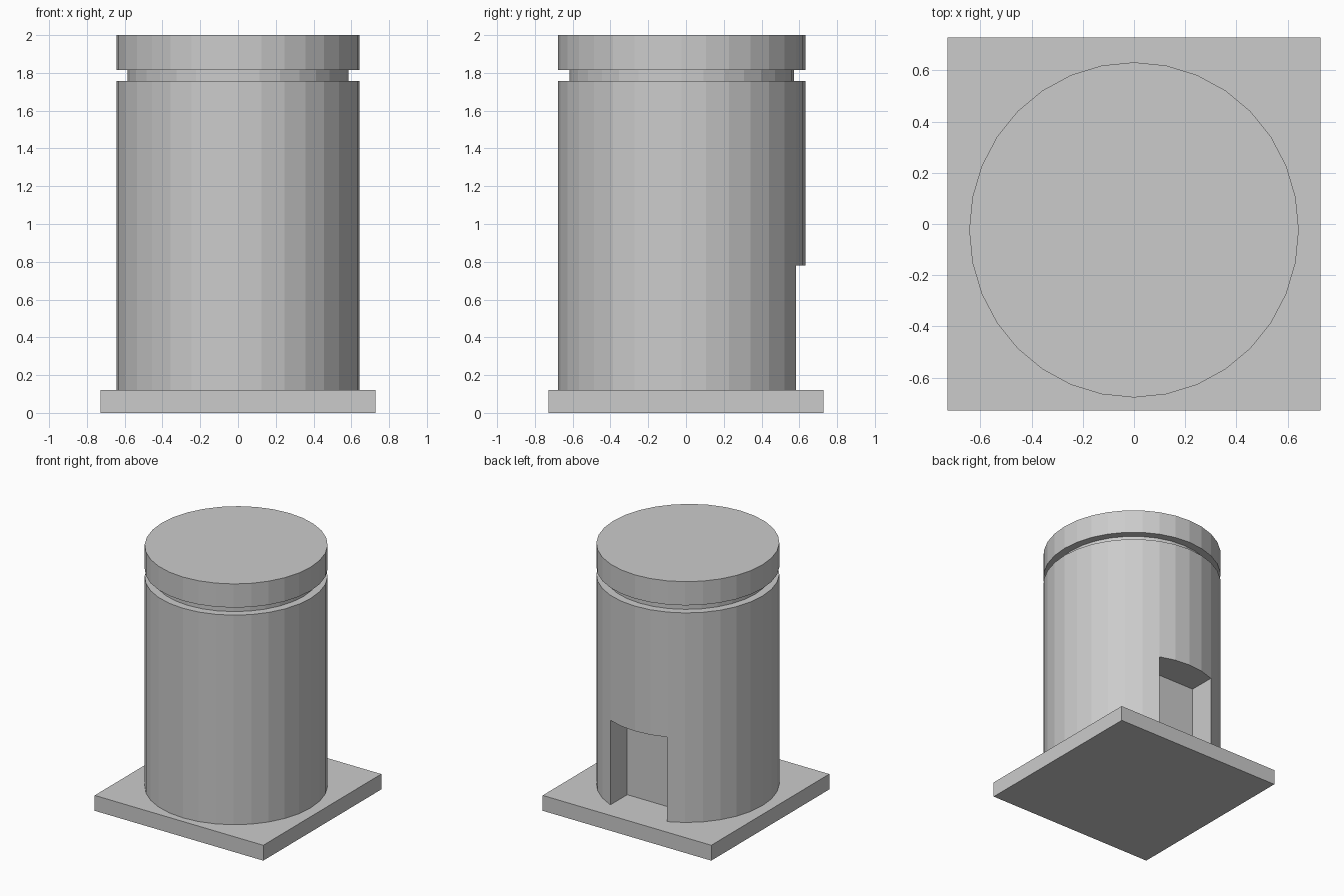
import bpy, bmesh
from math import pi, sin, cos

if "Cube" in bpy.data.objects:
    bpy.data.objects.remove(bpy.data.objects["Cube"])

SIDES = 32
RX, RY, CY = 0.644, 0.655, -0.023      # slightly oval tower, set off-centre
BASE_TOP, HEIGHT = 0.12, 2.0


def finish(name, bm):
    bmesh.ops.recalc_face_normals(bm, faces=bm.faces)
    mesh = bpy.data.meshes.new(name)
    bm.to_mesh(mesh)
    bm.free()
    obj = bpy.data.objects.new(name, mesh)
    bpy.context.collection.objects.link(obj)
    return obj


def box(name, lo, hi):
    bm = bmesh.new()
    bmesh.ops.create_cube(bm, size=1)
    for v in bm.verts:
        v.co = [l + (c + 0.5) * (h - l) for c, l, h in zip(v.co, lo, hi)]
    return finish(name, bm)


def lathe(name, profile):
    """Closed oval turning from (inset, z) rings, capped at both ends."""
    bm = bmesh.new()
    rings = []
    for inset, z in profile:
        rings.append([bm.verts.new(((RX - inset) * sin(2 * pi * i / SIDES),
                                    CY + (RY - inset) * cos(2 * pi * i / SIDES), z))
                      for i in range(SIDES)])
    for a, b in zip(rings, rings[1:]):
        for i in range(SIDES):
            j = (i + 1) % SIDES
            bm.faces.new((a[i], a[j], b[j], b[i]))
    bm.faces.new(rings[0])
    bm.faces.new(rings[-1])
    return finish(name, bm)


# Square plinth
box("base_plate", (-0.728, -0.728, 0), (0.728, 0.728, BASE_TOP))

# Round body with a groove below the cap
body = lathe("round_body", [(0, BASE_TOP), (0, 1.756), (0.06, 1.756),
                            (0.06, 1.815), (0, 1.815), (0, HEIGHT)])

# Rectangular doorway recess at the back
cutter = box("doorway_cutter", (-0.245, 0.375, 0.0), (0.245, 0.9, 0.78))
cutter.hide_render = True
cut = body.modifiers.new("doorway", 'BOOLEAN')
cut.operation = 'DIFFERENCE'
cut.solver = 'EXACT'
cut.object = cutter
bpy.context.view_layer.objects.active = body
bpy.ops.object.modifier_apply(modifier=cut.name)
bpy.data.objects.remove(cutter)
